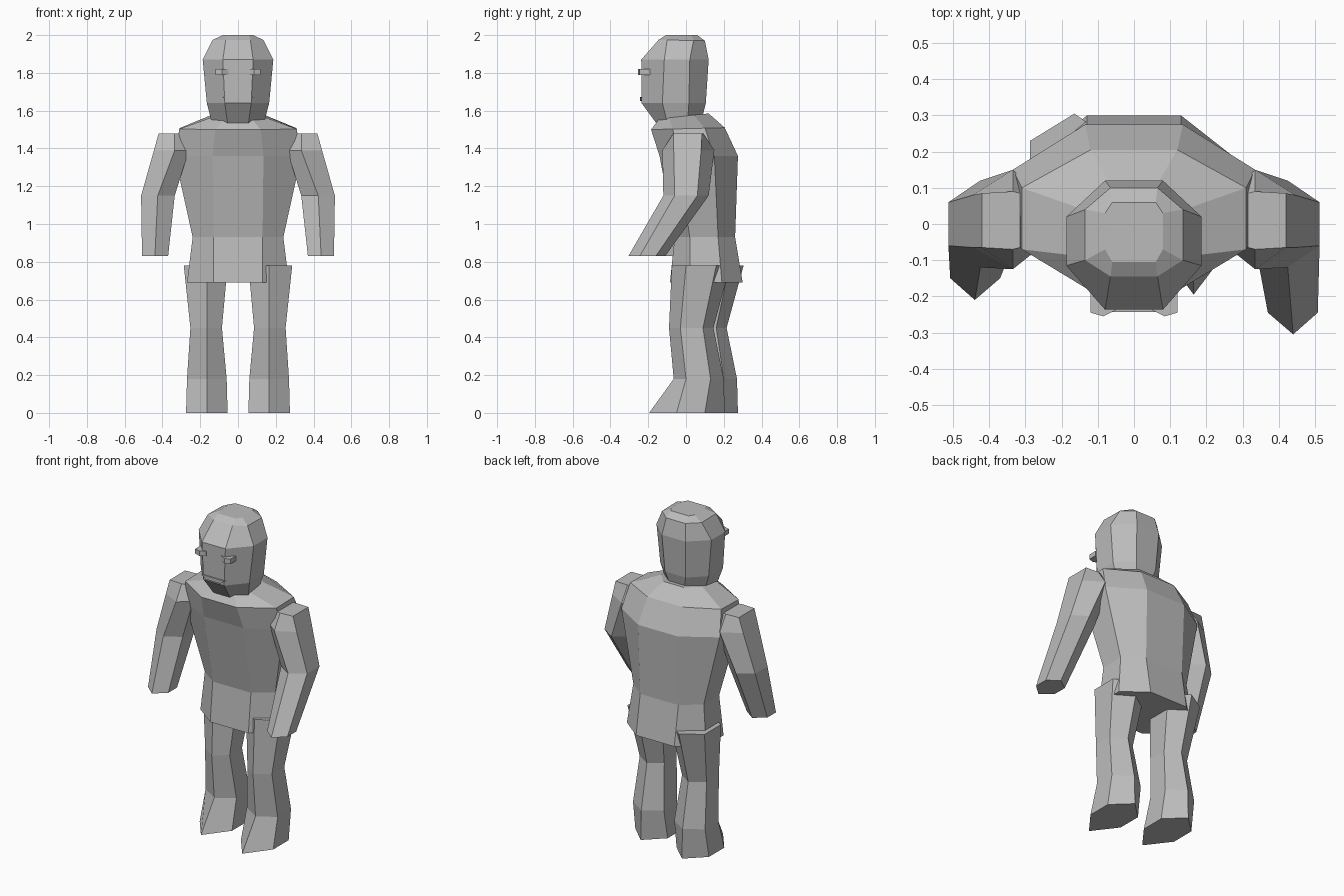
import bpy
import bmesh

old = bpy.data.objects.get("Cube")
if old:
    bpy.data.objects.remove(old, do_unlink=True)

grey = bpy.data.materials.new("plain grey")
grey.use_nodes = True
COLOUR = (0.5, 0.5, 0.5, 1)
grey.diffuse_color = COLOUR
grey.node_tree.nodes["Principled BSDF"].inputs["Base Color"].default_value = COLOUR


def loft(name, rings):
    """Skin a stack of equal-sized rings and cap both ends."""
    bm = bmesh.new()
    loops = [[bm.verts.new(p) for p in ring] for ring in rings]
    n = len(loops[0])
    for low, high in zip(loops, loops[1:]):
        for i in range(n):
            j = (i + 1) % n
            bm.faces.new((low[i], low[j], high[j], high[i]))
    bm.faces.new(loops[0])
    bm.faces.new(loops[-1])
    bmesh.ops.recalc_face_normals(bm, faces=bm.faces)
    mesh = bpy.data.meshes.new(name)
    bm.to_mesh(mesh)
    bm.free()
    mesh.materials.append(grey)
    obj = bpy.data.objects.new(name, mesh)
    bpy.context.collection.objects.link(obj)
    return obj


def octagon(z_front, z_back, wide, flat, front, side_f, side_b, back):
    """Eight-sided ring, symmetric in x, tilted from front to back."""
    half = [(flat, front), (wide, side_f), (wide, side_b), (flat, back)]
    outline = half + [(-x, y) for x, y in reversed(half)]
    slope = (z_back - z_front) / (back - front)
    return [(x, y, z_front + slope * (y - front)) for x, y in outline]


def hexagon(z, inner, tip, outer, front, side_f, side_b, back, side, shift):
    """Six-sided limb ring with points at the front and back."""
    outline = [(tip, front), (outer, side_f), (outer, side_b),
               (tip, back), (inner, side_b), (inner, side_f)]
    return [(side * x, y + shift, z) for x, y in outline]


# Torso
loft("torso", [octagon(*r) for r in (
    (0.69, 0.69, 0.27, 0.13, -0.085, 0.02, 0.19, 0.30),
    (0.93, 0.93, 0.24, 0.13, -0.06, 0.02, 0.17, 0.26),
    (1.36, 1.36, 0.335, 0.135, -0.14, -0.04, 0.15, 0.275),
    (1.50, 1.51, 0.31, 0.12, -0.185, -0.07, 0.10, 0.205),
    (1.56, 1.585, 0.14, 0.07, -0.14, -0.09, 0.04, 0.12))])

# Head
loft("head", [octagon(*r) for r in (
    (1.53, 1.58, 0.14, 0.055, -0.155, -0.10, 0.01, 0.09),
    (1.64, 1.64, 0.165, 0.07, -0.235, -0.125, 0.015, 0.105),
    (1.87, 1.87, 0.187, 0.08, -0.237, -0.115, 0.02, 0.12),
    (1.975, 1.97, 0.135, 0.065, -0.145, -0.10, 0.04, 0.10),
    (2.0, 2.0, 0.08, 0.06, -0.105, -0.07, 0.03, 0.06))])

# Mouth
lips = [(-0.08, 1.672), (0.08, 1.672), (0.05, 1.65), (-0.05, 1.65)]
loft("mouth", [[(x, y, z) for x, z in lips] for y in (-0.232, -0.243)])

# Limbs and eyes on both sides, right limbs swung slightly back
ARM = ((0.83, 0.37, 0.44, 0.508, -0.305, -0.245, -0.16, -0.11),
       (1.15, 0.335, 0.425, 0.513, -0.12, -0.06, 0.06, 0.12),
       (1.39, 0.26, 0.335, 0.445, -0.125, -0.065, 0.08, 0.15),
       (1.48, 0.315, 0.335, 0.42, -0.07, -0.065, 0.085, 0.09))
LEG = ((0.0, 0.055, 0.165, 0.275, -0.195, -0.05, 0.10, 0.205),
       (0.18, 0.06, 0.165, 0.27, -0.065, 0.0, 0.13, 0.20),
       (0.45, 0.085, 0.165, 0.252, -0.09, -0.03, 0.09, 0.145),
       (0.78, 0.055, 0.165, 0.287, -0.075, 0.0, 0.16, 0.235))
EYE = [(0.05, -0.225), (0.05, -0.238), (0.085, -0.255), (0.12, -0.245), (0.12, -0.19)]

for label, side, hand_shift, leg_shift in (("left", 1, 0, 0), ("right", -1, 0.095, 0.07)):
    loft(label + "_arm", [hexagon(*r, side, hand_shift if i == 0 else 0)
                          for i, r in enumerate(ARM)])
    loft(label + "_leg", [hexagon(*r, side, leg_shift) for r in LEG])
    loft(label + "_eye", [[(side * x, y, z) for x, y in EYE] for z in (1.79, 1.82)])
